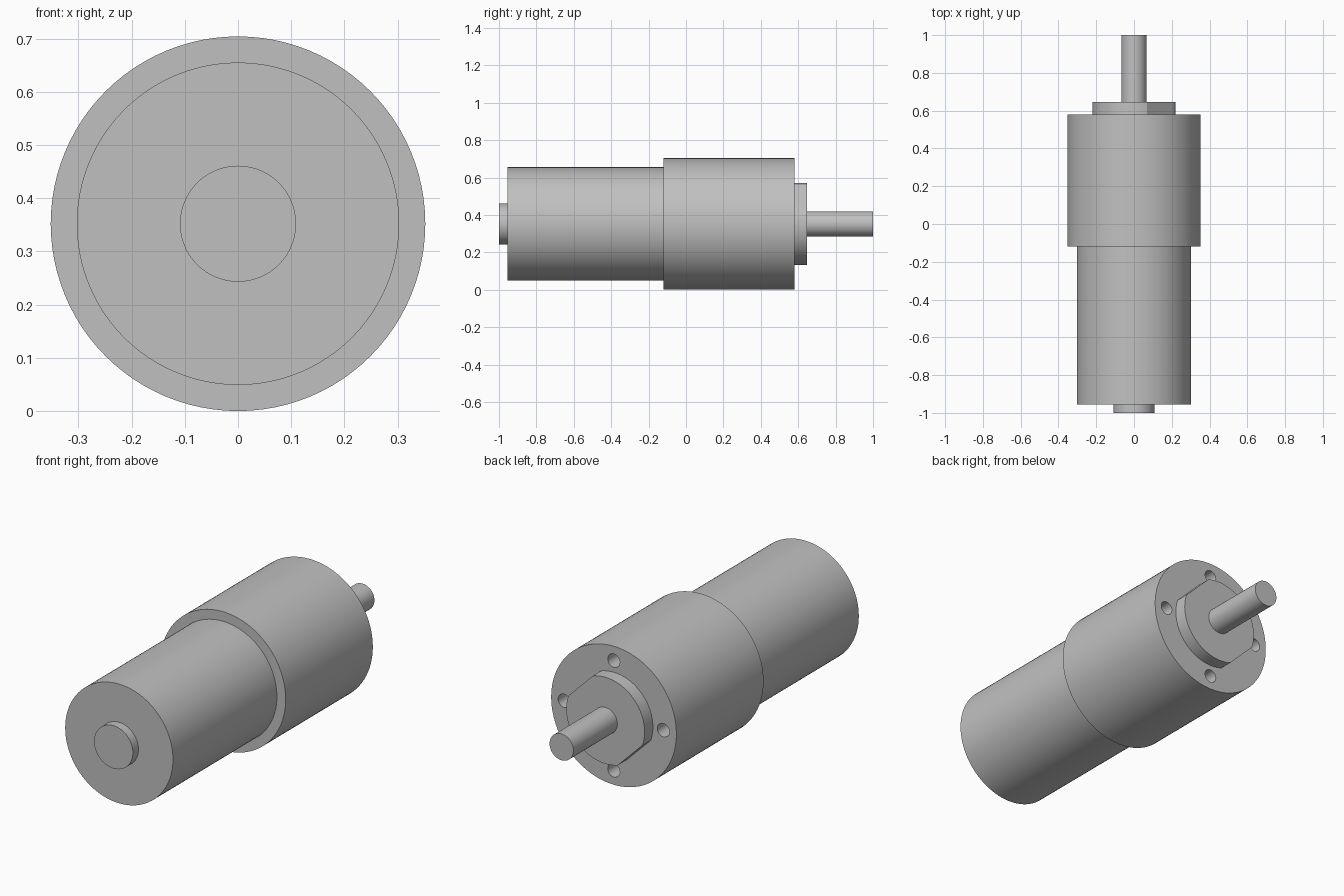
import bpy
import bmesh
from math import radians, cos, sin
from mathutils import Matrix, Vector

AXIS_Z = 0.352        # height of the common axis
GEARBOX_R = 0.352
BOSS_R = 0.22
BOSS_FLAT = 0.197     # distance of each boss flat from the axis

default = bpy.data.objects.get("Cube")
if default:
    bpy.data.objects.remove(default, do_unlink=True)

metal = bpy.data.materials.new("grey metal")
metal.use_nodes = True
colour = (0.53, 0.53, 0.53, 1.0)
metal.diffuse_color = colour
metal.node_tree.nodes["Principled BSDF"].inputs["Base Color"].default_value = colour


def cylinder(bm, radius, y0, y1, x=0.0, z=0.0, segments=96):
    """Add a capped cylinder lying along y, offset from the common axis."""
    place = (Matrix.Translation((x, (y0 + y1) / 2, AXIS_Z + z))
             @ Matrix.Rotation(radians(-90), 4, "X"))
    bmesh.ops.create_cone(bm, cap_ends=True, segments=segments, radius1=radius,
                          radius2=radius, depth=y1 - y0, matrix=place)


def make_object(name, bm):
    mesh = bpy.data.meshes.new(name)
    bm.to_mesh(mesh)
    bm.free()
    mesh.materials.append(metal)
    obj = bpy.data.objects.new(name, mesh)
    bpy.context.collection.objects.link(obj)
    return obj


def activate(obj):
    bpy.ops.object.select_all(action="DESELECT")
    obj.select_set(True)
    bpy.context.view_layer.objects.active = obj


# Plain round parts: radius, front end, back end
parts = {}
for name, radius, y0, y1 in (
    ("front_bearing_cap", 0.109, -1.0, -0.94),
    ("motor_can", 0.303, -0.955, -0.10),
    ("gearbox", GEARBOX_R, -0.12, 0.58),
    ("output_shaft", 0.067, 0.62, 1.0),
):
    bm = bmesh.new()
    cylinder(bm, radius, y0, y1)
    parts[name] = make_object(name, bm)

# Boss around the shaft, with two opposite diagonal flats
bm = bmesh.new()
cylinder(bm, BOSS_R, 0.57, 0.647)
for side in (1, -1):
    normal = Vector((cos(radians(45)), 0, sin(radians(45)))) * side
    cut = bmesh.ops.bisect_plane(
        bm, geom=bm.verts[:] + bm.edges[:] + bm.faces[:],
        plane_co=Vector((0, 0, AXIS_Z)) + normal * BOSS_FLAT,
        plane_no=normal, clear_outer=True)
    rim = [e for e in cut["geom_cut"] if isinstance(e, bmesh.types.BMEdge)]
    bmesh.ops.holes_fill(bm, edges=rim, sides=0)
bmesh.ops.recalc_face_normals(bm, faces=bm.faces)
parts["shaft_boss"] = make_object("shaft_boss", bm)

# Four blind mounting holes in the back of the gearbox
bm = bmesh.new()
for i in range(4):
    angle = radians(90 * i)
    cylinder(bm, 0.034, 0.44, 0.62, 0.279 * cos(angle), 0.279 * sin(angle), 32)
cutter = make_object("hole_cutter", bm)
cutter.hide_render = True
gearbox = parts["gearbox"]
drill = gearbox.modifiers.new("mounting_holes", "BOOLEAN")
drill.operation = "DIFFERENCE"
drill.solver = "EXACT"
drill.object = cutter
activate(gearbox)
bpy.ops.object.modifier_apply(modifier=drill.name)
bpy.data.objects.remove(cutter, do_unlink=True)

# Smooth round walls, crisp rims
for obj in parts.values():
    activate(obj)
    bpy.ops.object.shade_smooth_by_angle(angle=radians(20))
